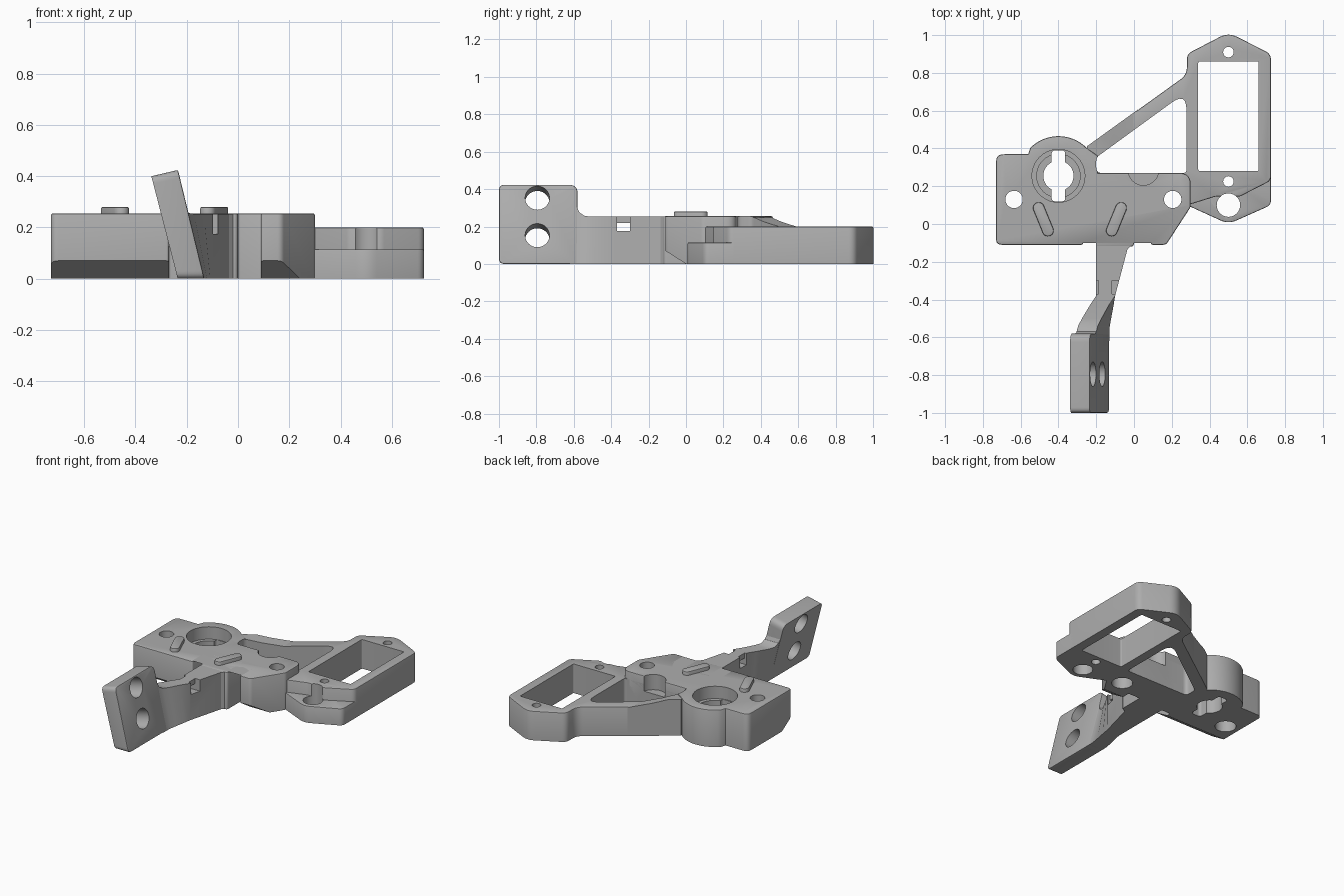
import bpy, bmesh, math
from mathutils import Vector, Matrix

cube = bpy.data.objects.get("Cube")
if cube:
    bpy.data.objects.remove(cube, do_unlink=True)

grey = bpy.data.materials.new("grey plastic")
grey.use_nodes = True
grey.diffuse_color = (0.42, 0.42, 0.42, 1)
grey.node_tree.nodes["Principled BSDF"].inputs["Base Color"].default_value = (0.42, 0.42, 0.42, 1)


def finish(name, bm):
    bmesh.ops.recalc_face_normals(bm, faces=bm.faces[:])
    mesh = bpy.data.meshes.new(name)
    bm.to_mesh(mesh)
    bm.free()
    mesh.materials.append(grey)
    obj = bpy.data.objects.new(name, mesh)
    bpy.context.collection.objects.link(obj)
    return obj


def rounded(points, steps=6):
    """Outline whose corners (x, y, radius) are rounded."""
    out = []
    for i, p in enumerate(points):
        c = Vector(p[:2])
        r = p[2] if len(p) > 2 else 0
        if not r:
            out.append(c)
            continue
        a = Vector(points[i - 1][:2]) - c
        b = Vector(points[(i + 1) % len(points)][:2]) - c
        t = r / math.tan(a.angle(b) / 2)
        t = min(t, a.length * 0.48, b.length * 0.48)
        a, b = c + a.normalized() * t, c + b.normalized() * t
        for k in range(steps + 1):
            u = k / steps
            out.append(a * (1 - u) ** 2 + c * 2 * u * (1 - u) + b * u * u)
    return out


def arc(cx, cy, r, start=0, end=360, n=40):
    full = abs(end - start) == 360
    angles = [math.radians(start + (end - start) * i / (n if full else n - 1)) for i in range(n)]
    return [Vector((cx + r * math.cos(a), cy + r * math.sin(a))) for a in angles]


def prism(name, outline, z0, z1, bevel=0.0):
    bm = bmesh.new()
    face = bm.faces.new([bm.verts.new((p[0], p[1], z0)) for p in outline])
    top = bmesh.ops.extrude_face_region(bm, geom=[face])["geom"]
    verts = [g for g in top if isinstance(g, bmesh.types.BMVert)]
    edges = [g for g in top if isinstance(g, bmesh.types.BMEdge)]
    bmesh.ops.translate(bm, verts=verts, vec=(0, 0, z1 - z0))
    bmesh.ops.recalc_face_normals(bm, faces=bm.faces[:])
    if bevel:
        bmesh.ops.bevel(bm, geom=edges, offset=bevel, segments=2, affect='EDGES', profile=0.5)
    return finish(name, bm)


def loft(name, sections):
    bm = bmesh.new()
    rings = [[bm.verts.new(p) for p in s] for s in sections]
    n = len(rings[0])
    for a, b in zip(rings, rings[1:]):
        for i in range(n):
            j = (i + 1) % n
            bm.faces.new((a[i], a[j], b[j], b[i]))
    bm.faces.new(rings[0])
    bm.faces.new(rings[-1])
    return finish(name, bm)


def box(name, x0, x1, y0, y1, z0, z1):
    return prism(name, [(x0, y0), (x1, y0), (x1, y1), (x0, y1)], z0, z1)


def cut(parts, cutters):
    for part in parts:
        for c in cutters:
            mod = part.modifiers.new("cut", 'BOOLEAN')
            mod.operation = 'DIFFERENCE'
            mod.solver = 'EXACT'
            mod.object = c
        bpy.context.view_layer.update()
        graph = bpy.context.evaluated_depsgraph_get()
        mesh = bpy.data.meshes.new_from_object(part.evaluated_get(graph))
        part.modifiers.clear()
        part.data = mesh
    for c in cutters:
        bpy.data.objects.remove(c, do_unlink=True)


LOW, HIGH = -0.05, 0.4
HX, HY = -0.4, 0.255   # centre of the round socket

# Main plate with round boss, two front notches and the arm root
body_outline = rounded([
    (-0.73, 0.37, 0.04), (-0.73, -0.11, 0.03), (-0.27, -0.11, 0.01), (-0.27, 0.03, 0.01),
    (-0.2, 0.03, 0.01), (-0.2, -0.12), (0, -0.12, 0.02), (0, 0.055, 0.01),
    (0.09, 0.055, 0.01), (0.09, -0.11, 0.01), (0.17, -0.11, 0.03), (0.3, 0.09, 0.04),
    (0.3, 0.27, 0.06), (-0.19, 0.27), (-0.19, 0.36)])
body_outline += arc(HX, HY, 0.21, 45, 135, 18) + [Vector((-0.56, 0.37))]
body = prism("main_plate", body_outline, 0, 0.255, 0.008)

# Diagonal strut and rectangular frame
frame = prism("strut_and_frame", rounded([
    (0.285, 0.1), (0.285, 0.25), (-0.24, 0.25), (-0.24, 0.416), (0.28, 0.79, 0.08),
    (0.28, 0.9, 0.05), (0.5, 1.014, 0.1), (0.725, 0.9, 0.05), (0.725, 0.23, 0.04),
    (0.56, 0.145, 0.05), (0.43, 0.145, 0.05)]), 0, 0.2, 0.007)

# Ramp from the plate down to the strut
ramp = loft("strut_ramp", [
    [(x, y - 0.1, 0), (x, y, 0), (x, y, z), (x, y - 0.1, z)]
    for x, z in ((-0.25, 0.25), (-0.18, 0.247), (-0.11, 0.225), (0.02, 0.195))
    for y in [0.418 + 0.72 * (x + 0.24)]])

# Lower front flange of the frame
flange = prism("front_flange", rounded([
    (0.28, 0.1), (0.5, 0.0, 0.1), (0.725, 0.1, 0.04), (0.725, 0.27), (0.28, 0.27)]),
    0, 0.115, 0.006)

# Openings through the plate, strut and frame
cutters = [
    prism("triangle_opening", rounded([
        (-0.2, 0.27, 0.03), (0.278, 0.27, 0.02), (0.278, 0.70, 0.05), (-0.2, 0.352, 0.04)]), LOW, HIGH),
    prism("frame_window", rounded([
        (0.34, 0.28, 0.01), (0.66, 0.28, 0.01), (0.66, 0.86, 0.01), (0.34, 0.86, 0.01)]), LOW, HIGH),
    prism("pocket", arc(0.05, 0.285, 0.08), 0.15, HIGH),
    prism("socket_wide", arc(HX, HY, 0.14), 0.17, HIGH),
    prism("socket_narrow", arc(HX, HY, 0.115), 0.13, HIGH),
    prism("socket_bore", arc(HX, HY, 0.08), LOW, HIGH),
    prism("socket_slot", rounded([
        (HX - 0.036, 0.12, 0.02), (HX + 0.036, 0.12, 0.02),
        (HX + 0.036, 0.39, 0.02), (HX - 0.036, 0.39, 0.02)]), LOW, HIGH),
    prism("flange_hole", arc(0.5, 0.1, 0.062), LOW, 0.22),
]
for y in (0.225, 0.91):
    cutters.append(prism("frame_hole", arc(0.5, y, 0.028, n=24), LOW, HIGH))
for x in (-0.635, 0.205):
    cutters.append(prism("plate_hole", arc(x, 0.13, 0.046, n=32), LOW, HIGH))
    cutters.append(prism("plate_counterbore", arc(x, 0.13, 0.066, n=32), LOW, 0.1))
# Sloped underside along the front edge
for x0, x1 in ((-0.8, -0.235), (0.045, 0.4)):
    cutters.append(loft("underside_slope", [
        [(x, 0.016, -0.01), (x, -0.13, 0.083), (x, -0.13, -0.01)] for x in (x0, x1)]))
cut([body, frame, ramp, flange], cutters)

# Raised capsule ribs on the plate
ribs = []
for cx, lean in ((-0.48, 1), (-0.093, -1)):
    pts = arc(0, 0.065, 0.03, 0, 180, 12) + arc(0, -0.065, 0.03, 180, 360.01, 12)
    turn = Matrix.Rotation(lean * 0.39, 2)
    ribs.append(prism("raised_rib", [turn @ p + Vector((cx, 0.025)) for p in pts], 0.24, 0.28, 0.006))

# Arm that twists from upright to the paddle's lean
arm = loft("arm", [
    [(x0, y, 0), (x1, y, 0), (x1 - lean * z, y, z), (x0 - lean * z, y, z)]
    for y, x0, x1, lean, z in (
        (-0.1, -0.2, 0.0, 0, 0.253), (-0.135, -0.2, -0.035, 0, 0.253),
        (-0.38, -0.2, -0.1, 0, 0.253), (-0.43, -0.208, -0.108, 0.1, 0.253),
        (-0.5, -0.225, -0.121, 0.2, 0.253), (-0.54, -0.232, -0.128, 0.25, 0.256),
        (-0.57, -0.235, -0.131, 0.25, 0.275), (-0.585, -0.235, -0.131, 0.25, 0.31),
        (-0.62, -0.235, -0.131, 0.25, 0.31))])
cut([arm], [
    box("strap_slot", -0.4, 0.1, -0.37, -0.3, 0.175, 0.218),
    box("strap_groove", -0.3, -0.187, -0.37, -0.3, 0.176, 0.3),
    box("strap_groove", -0.116, 0.0, -0.37, -0.3, 0.176, 0.3)])

# Leaning paddle with two cross holes
paddle = prism("paddle", rounded([
    (-1, 0, 0.03), (-0.58, 0), (-0.58, 0.412, 0.045), (-1, 0.412, 0.03)]), -0.052, 0.052, 0.006)
for v in paddle.data.vertices:
    y, z, x = v.co
    v.co = (-0.183 + x - 0.25 * z, y, z * (1 + 0.57 * x))
paddle_holes = []
for z in (0.14, 0.34):
    hole = prism("paddle_hole", arc(0, 0, 0.065), -0.2, 0.2)
    hole.data.transform(Matrix.Translation((-0.183 - 0.25 * z, -0.795, z))
                        @ Matrix.Rotation(math.radians(76), 4, 'Y'))
    paddle_holes.append(hole)
cut([paddle], paddle_holes)

# Smooth the curved walls, keep the edges crisp
bpy.ops.object.select_all(action='DESELECT')
for part in [body, frame, ramp, flange, arm, paddle] + ribs:
    part.select_set(True)
bpy.context.view_layer.objects.active = body
bpy.ops.object.shade_smooth_by_angle(angle=math.radians(30))
